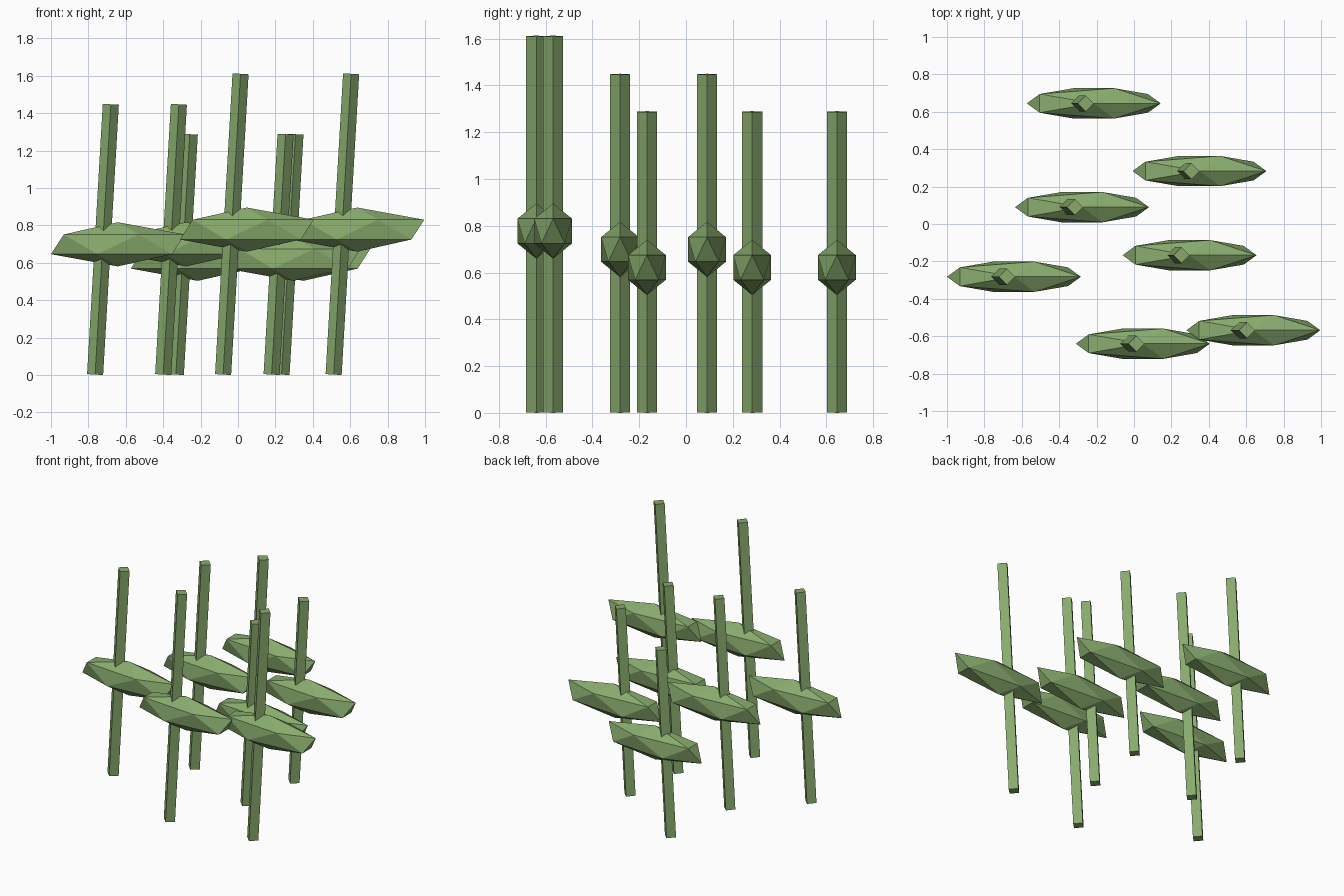
import bpy
import math

cube = bpy.data.objects.get("Cube")
if cube:
    bpy.data.objects.remove(cube, do_unlink=True)

# Single plant colour
green = bpy.data.materials.new("leaf_green")
GREEN = (0.25, 0.41, 0.155, 1.0)
green.use_nodes = True
green.diffuse_color = GREEN
green.node_tree.nodes["Principled BSDF"].inputs["Base Color"].default_value = GREEN

TILT = 0.058          # lean of every stem towards +x
STEM_RADIUS = 0.043
LEAF_SCALE = (0.4, 0.095, 0.118)


def finish(name):
    obj = bpy.context.object
    obj.name = name
    obj.data.materials.append(green)
    return obj


def add_plant(index, x, y, height):
    # Leaning four-sided stem
    length = (height - 2 * STEM_RADIUS * math.sin(TILT)) / math.cos(TILT)
    bpy.ops.mesh.primitive_cylinder_add(
        vertices=4, radius=STEM_RADIUS, depth=length,
        location=(x - 0.08, y, height / 2), rotation=(0, TILT, 0))
    finish(f"stem_{index}")

    # Long faceted leaf, slightly below the middle of the stem
    bpy.ops.mesh.primitive_ico_sphere_add(
        subdivisions=1, radius=1, location=(x, y, height * 0.482))
    leaf = finish(f"leaf_{index}")
    leaf.scale = LEAF_SCALE


# Leaf centre x, y and plant height
plants = [
    (-0.215, 0.645, 1.29),
    (0.35, 0.283, 1.29),
    (-0.278, 0.09, 1.45),
    (0.297, -0.167, 1.29),
    (-0.642, -0.282, 1.45),
    (0.047, -0.64, 1.613),
    (0.638, -0.568, 1.613),
]
for i, (x, y, height) in enumerate(plants, 1):
    add_plant(i, x, y, height)
